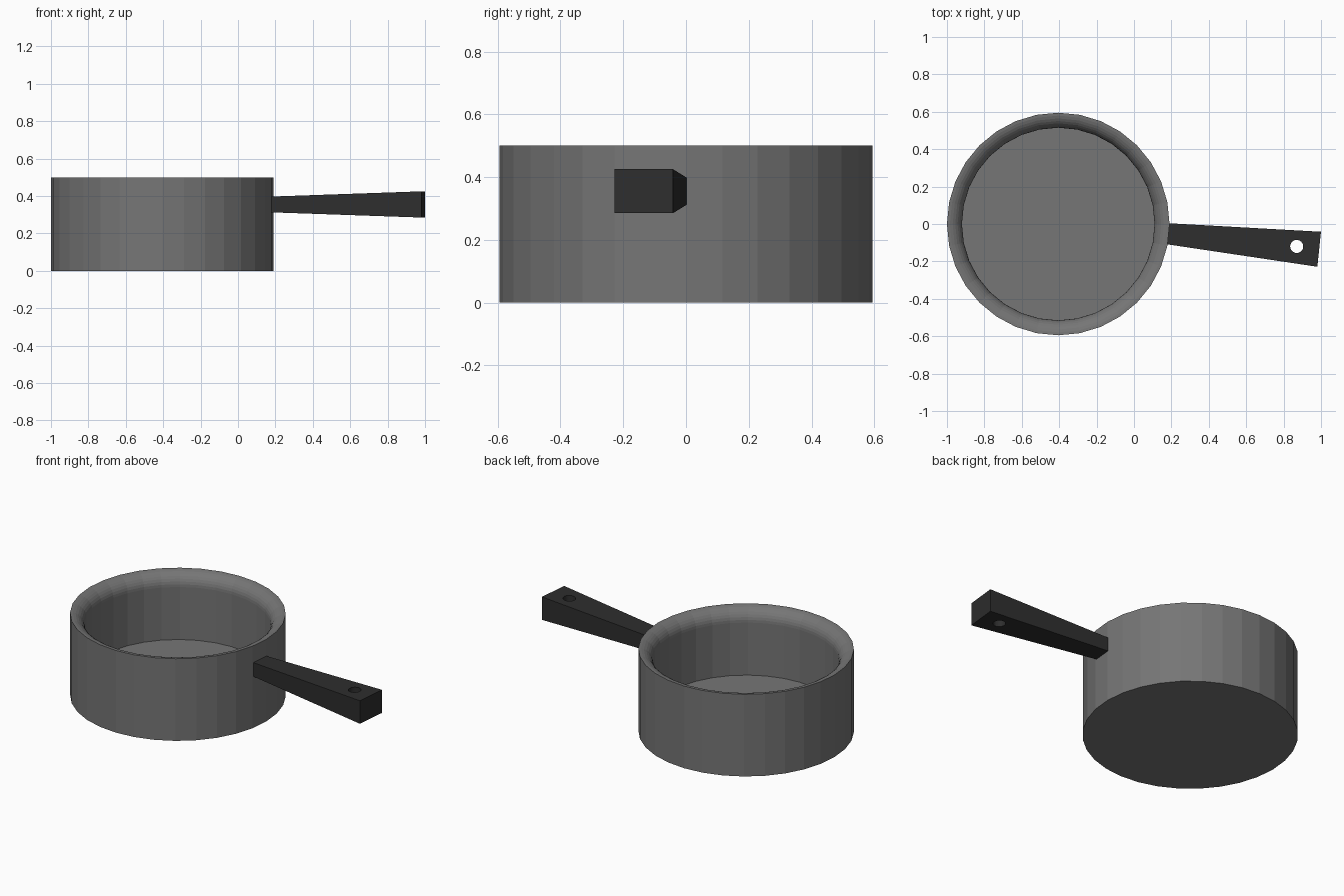
import bpy, bmesh, math
from mathutils import Matrix, Vector

cube = bpy.data.objects.get("Cube")
if cube:
    bpy.data.objects.remove(cube, do_unlink=True)


def make_material(name, rgb):
    mat = bpy.data.materials.new(name)
    mat.use_nodes = True
    mat.diffuse_color = (*rgb, 1)
    mat.node_tree.nodes["Principled BSDF"].inputs["Base Color"].default_value = (*rgb, 1)
    return mat


def make_object(name, bm, mat):
    bmesh.ops.recalc_face_normals(bm, faces=bm.faces)
    mesh = bpy.data.meshes.new(name)
    bm.to_mesh(mesh)
    bm.free()
    mesh.materials.append(mat)
    obj = bpy.data.objects.new(name, mesh)
    bpy.context.collection.objects.link(obj)
    return obj


grey = make_material("pan grey", (0.18, 0.18, 0.18))
black = make_material("handle black", (0.027, 0.027, 0.027))

SIDES = 32
RADIUS, INNER, HEIGHT, FLOOR = 0.595, 0.515, 0.5, 0.1
CENTRE = Vector((-0.405, 0, 0))

# Pan body: outer wall, rim rounded towards the inside, inner wall, thick floor
ROUND, STEPS = RADIUS - INNER, 8
profile = [(RADIUS, 0)]
for i in range(STEPS + 1):
    a = math.pi / 2 * i / STEPS
    profile.append((RADIUS - ROUND * math.sin(a), HEIGHT - ROUND * (1 - math.cos(a))))
profile.append((INNER, FLOOR))

bm = bmesh.new()
rings = []
for r, z in profile:
    rings.append([bm.verts.new(CENTRE + Vector((r * math.cos(t), r * math.sin(t), z)))
                  for t in (math.tau * k / SIDES for k in range(SIDES))])
for low, high in zip(rings, rings[1:]):
    for k in range(SIDES):
        n = (k + 1) % SIDES
        bm.faces.new((low[k], low[n], high[n], high[k]))
bm.faces.new(rings[0])
bm.faces.new(rings[-1])
make_object("pan_body", bm, grey)

# Handle: tapered bar, widening outwards, turned slightly to the front
START, END = Vector((0.15, -0.049, 0.355)), Vector((0.99, -0.135, 0.355))
along = (END - START).normalized()
across = Vector((-along.y, along.x, 0))
bm = bmesh.new()
ends = []
for point, half_w, half_h in ((START, 0.055, 0.041), (END, 0.094, 0.07)):
    ends.append([bm.verts.new(point + across * half_w * sy + Vector((0, 0, half_h * sz)))
                 for sy, sz in ((-1, -1), (1, -1), (1, 1), (-1, 1))])
for end in ends:
    bm.faces.new(end)
for k in range(4):
    n = (k + 1) % 4
    bm.faces.new((ends[0][k], ends[0][n], ends[1][n], ends[1][k]))
handle = make_object("handle", bm, black)

# Hanging hole drilled through the handle
bm = bmesh.new()
bmesh.ops.create_cone(bm, cap_ends=True, segments=32, radius1=0.035, radius2=0.035, depth=0.4,
                      matrix=Matrix.Translation((0.87, -0.12, 0.355)))
cutter = make_object("hole_cutter", bm, black)
cutter.hide_render = True
drill = handle.modifiers.new("hanging_hole", "BOOLEAN")
drill.operation = "DIFFERENCE"
drill.solver = "EXACT"
drill.object = cutter
bpy.context.view_layer.objects.active = handle
bpy.ops.object.modifier_apply(modifier=drill.name)
bpy.data.objects.remove(cutter, do_unlink=True)
